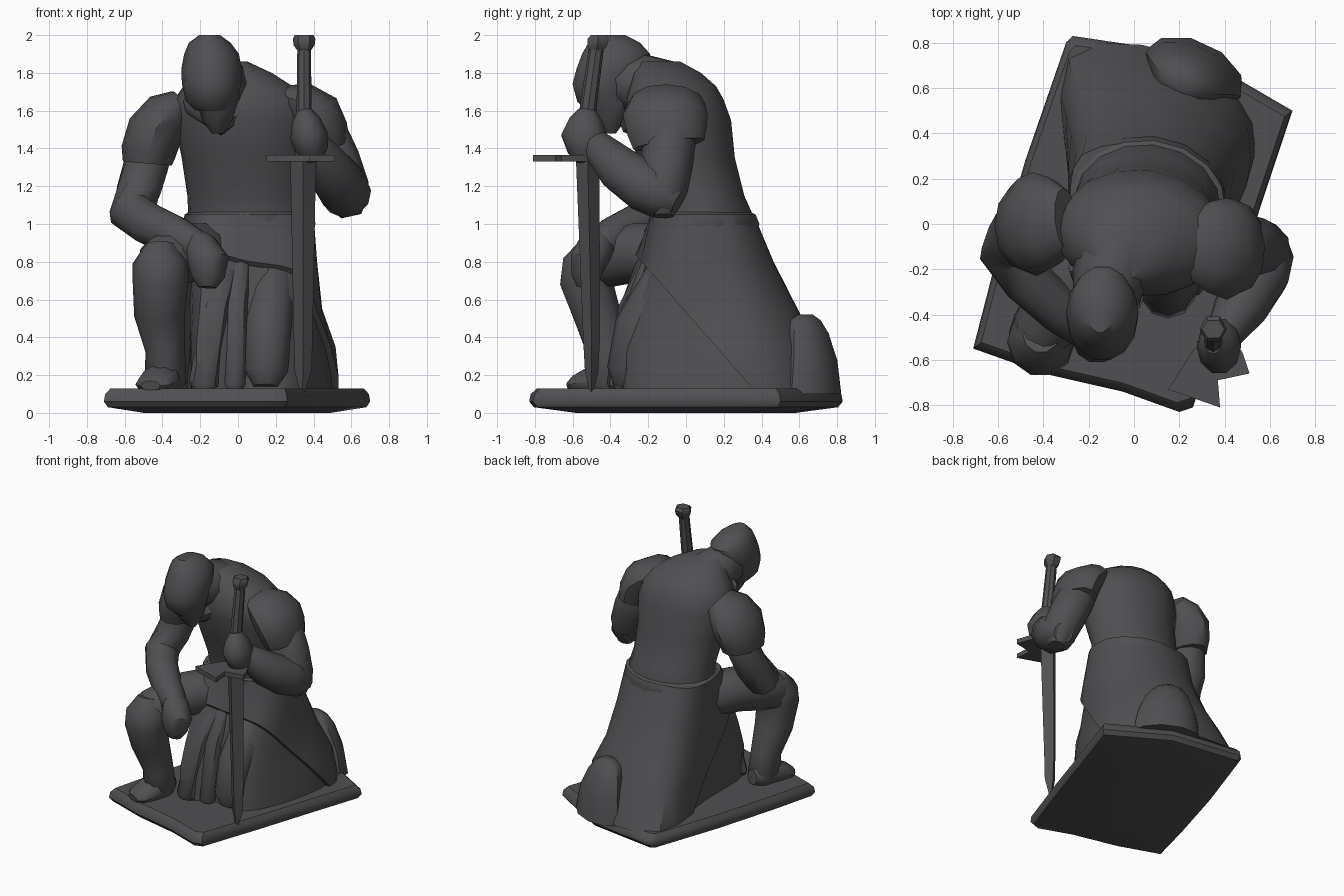
import bpy, bmesh, math
from mathutils import Vector

stone = bpy.data.materials.new("dark_stone")
stone.diffuse_color = (0.08, 0.08, 0.086, 1)


def finish(name, bm):
    bmesh.ops.recalc_face_normals(bm, faces=bm.faces)
    me = bpy.data.meshes.new(name)
    bm.to_mesh(me)
    bm.free()
    me.materials.append(stone)
    ob = bpy.data.objects.new(name, me)
    bpy.context.collection.objects.link(ob)
    return ob


def loft(name, rings, cut=None):
    """Skin a list of equal-length point rings; cut = (point, normal) keeps the normal side."""
    bm = bmesh.new()
    vs = [[bm.verts.new(p) for p in r] for r in rings]
    n = len(rings[0])
    for a, b in zip(vs, vs[1:]):
        for i in range(n):
            j = (i + 1) % n
            bm.faces.new((a[i], a[j], b[j], b[i]))
    bm.faces.new(vs[0])
    bm.faces.new(vs[-1])
    if cut:
        bmesh.ops.bisect_plane(bm, geom=bm.verts[:] + bm.edges[:] + bm.faces[:],
                               plane_co=cut[0], plane_no=cut[1], clear_inner=True)
        bmesh.ops.holes_fill(bm, edges=[e for e in bm.edges if e.is_boundary])
    return finish(name, bm)


def body(name, rows, n=12, turn=0):
    """Upright form from rows of (z, centre x, centre y, radius x, radius y), turned about z."""
    ang = [math.tau * i / n for i in range(n)]
    c, s = math.cos(math.radians(turn)), math.sin(math.radians(turn))
    rings = []
    for z, cx, cy, rx, ry in rows:
        e = [(rx * math.cos(a), ry * math.sin(a)) for a in ang]
        rings.append([(cx + x * c - y * s, cy + x * s + y * c, z) for x, y in e])
    return loft(name, rings)


def tube(name, pts, ref=(0, 1, 0), n=10, round_ends=True):
    """Limb along points (x, y, z, radius[, second radius]) with rounded ends."""
    P = [Vector(p[:3]) for p in pts]
    R = [(p[3], p[-1]) for p in pts]
    T = [(P[min(i + 1, len(P) - 1)] - P[max(i - 1, 0)]).normalized() for i in range(len(P))]
    if round_ends:
        a, b = min(R[0]), min(R[-1])
        P = [P[0] - T[0] * a * 0.7] + P + [P[-1] + T[-1] * b * 0.7]
        R = [(R[0][0] * .55, R[0][1] * .55)] + R + [(R[-1][0] * .55, R[-1][1] * .55)]
        T = [T[0]] + T + [T[-1]]
    rings = []
    for p, (r1, r2), t in zip(P, R, T):
        s = t.cross(Vector(ref)).normalized()
        o = t.cross(s)
        rings.append([p + s * r1 * math.cos(math.tau * i / n) + o * r2 * math.sin(math.tau * i / n)
                      for i in range(n)])
    return loft(name, rings)


def smooth_ring(pts, z, grow=1.0, sub=3):
    """Closed Catmull-Rom outline through the given points at height z."""
    c = sum((Vector(p) for p in pts), Vector((0, 0))) / len(pts)
    q = [c + (Vector(p) - c) * grow for p in pts]
    out, n = [], len(q)
    for i in range(n):
        a, b, d, e = q[i - 1], q[i], q[(i + 1) % n], q[(i + 2) % n]
        for k in range(sub):
            t = k / sub
            v = 0.5 * (2 * b + (d - a) * t + (2 * a - 5 * b + 4 * d - e) * t * t
                       + (3 * b - a - 3 * d + e) * t ** 3)
            out.append((v.x, v.y, z))
    return out


# base slab
slab = [(-.71, -.55), (-.62, -.2), (-.48, .28), (-.30, .80), (-.27, .83), (0, .79), (.27, .75), (.70, .50),
        (.56, .08), (.42, -.35), (.26, -.81), (.2, -.83), (-.05, -.74), (-.4, -.66)]
loft("base", [[(x * s, y * s, z) for x, y in slab]
              for z, s in ((0, .7), (.03, .97), (.06, 1), (.10, .99), (.13, .95))])

# long skirt with a folded-over outer layer behind a slanted hem
skirt = [
    (.11, [(-.28, .72), (.20, .73), (.51, .44), (.47, 0), (.30, -.34), (.03, -.34), (-.24, -.42), (-.27, .1)]),
    (.35, [(-.25, .60), (.18, .66), (.49, .41), (.44, 0), (.28, -.34), (.04, -.32), (-.24, -.42), (-.27, .1)]),
    (.55, [(-.22, .49), (.14, .57), (.41, .36), (.41, 0), (.28, -.28), (.04, -.29), (-.22, -.37), (-.28, .1)]),
    (.80, [(-.20, .38), (.10, .45), (.37, .29), (.40, 0), (.30, -.17), (.05, -.23), (-.20, -.27), (-.28, .08)]),
    (1.05, [(-.22, .30), (.07, .35), (.32, .25), (.39, .05), (.29, -.12), (.05, -.18), (-.18, -.14), (-.27, .08)])]
loft("skirt", [smooth_ring(p, z, .94) for z, p in skirt])
loft("skirt_outer_layer", [smooth_ring(p, z, 1.03) for z, p in skirt],
     cut=((0, -.20, .76), (0, .4, .35)))

# hanging front cloth folds
tube("front_cloth_left_fold", [(-.04, -.17, .86, .06, .04), (-.12, -.31, .55, .07, .05),
                               (-.18, -.37, .15, .08, .05)], n=8)
tube("front_cloth_right_fold", [(.02, -.17, .86, .05, .04), (-.01, -.28, .55, .06, .05),
                                (-.02, -.34, .15, .06, .05)], n=8)

# torso, belt and neck
body("torso", [(.88, .06, .09, .33, .26), (1.05, .06, .09, .325, .265), (1.15, .05, .06, .32, .25),
               (1.35, .04, .0, .34, .26), (1.55, .03, -.04, .37, .28), (1.66, .02, -.06, .36, .26),
               (1.73, .0, -.07, .29, .23), (1.80, -.03, -.1, .21, .18), (1.86, -.06, -.14, .11, .11)],
     n=16, turn=-6)
body("belt", [(.96, .06, .1, .34, .28), (1.0, .06, .1, .352, .29), (1.05, .06, .09, .345, .28),
              (1.07, .06, .08, .31, .25)], n=16, turn=-6)
tube("neck", [(-.07, -.10, 1.70, .17), (-.11, -.24, 1.74, .165), (-.13, -.36, 1.77, .14)], ref=(0, 0, 1))
tube("collar", [(-.22, -.2, 1.64, .08), (-.09, -.29, 1.53, .06), (.08, -.2, 1.64, .08)], ref=(0, 0, 1), n=8)

# bowed head: hooded helmet and chin
body("helmet", [(1.60, -.13, -.42, .095, .11), (1.65, -.14, -.43, .135, .15), (1.74, -.14, -.42, .157, .185),
                (1.82, -.14, -.39, .16, .195), (1.90, -.14, -.37, .145, .185), (1.96, -.15, -.38, .11, .14),
                (2.0, -.15, -.40, .055, .08)], n=14)
body("chin", [(1.48, -.11, -.40, .03, .03), (1.55, -.11, -.41, .08, .09), (1.68, -.11, -.42, .12, .13)], n=8)

# shoulder plates: the left arm is raised forward
tube("right_shoulder_plate", [(-.30, .02, 1.64, .08, .14), (-.37, .01, 1.585, .13, .20), (-.44, 0, 1.49, .15, .23),
                              (-.475, -.01, 1.38, .145, .20), (-.48, -.01, 1.32, .13, .18)], n=12,
     round_ends=False)
tube("left_shoulder_plate", [(.24, -.10, 1.68, .06, .14), (.33, -.10, 1.645, .11, .20), (.41, -.11, 1.58, .14, .225),
                             (.45, -.10, 1.49, .135, .21), (.465, -.09, 1.42, .12, .19)], n=12, round_ends=False)

# arms
tube("right_arm", [(-.44, 0, 1.5, .12), (-.49, 0, 1.3, .12), (-.525, -.04, 1.18, .12),
                   (-.56, -.12, 1.06, .125), (-.47, -.25, 1.0, .115), (-.33, -.38, .94, .105),
                   (-.22, -.46, .88, .09)], ref=(1, 1, 0))
tube("right_hand", [(-.20, -.47, .89, .085, .10), (-.155, -.52, .80, .11, .10), (-.16, -.53, .72, .09, .08)])
tube("left_upper_arm", [(.43, -.08, 1.5, .14), (.51, -.10, 1.33, .14), (.57, -.12, 1.18, .13), (.585, -.12, 1.11, .10)],
     ref=(1, -.5, 0))
tube("left_forearm", [(.58, -.12, 1.15, .13), (.55, -.22, 1.20, .14), (.48, -.35, 1.29, .125), (.40, -.48, 1.42, .085)],
     ref=(1, -.5, 0))
tube("left_hand", [(.39, -.53, 1.39, .085, .10), (.375, -.54, 1.47, .10, .125), (.36, -.53, 1.55, .075, .09)])

# bent right leg and foot
tube("right_thigh", [(-.08, .05, .84, .17), (-.27, -.25, .85, .16), (-.41, -.48, .79, .14)], ref=(0, 0, 1))
tube("right_shin", [(-.41, -.51, .79, .148, .15), (-.41, -.53, .70, .148, .145), (-.415, -.47, .52, .135, .13),
                    (-.385, -.42, .33, .105, .11), (-.385, -.40, .16, .11, .13)])
tube("right_foot", [(-.38, -.34, .18, .09, .10), (-.41, -.48, .17, .11, .09), (-.45, -.58, .15, .10, .05)],
     ref=(0, 0, 1))

# kneeling left leg: knee in front, raised heel behind
tube("left_knee", [(.18, -.10, .70, .13), (.16, -.25, .45, .13), (.15, -.30, .22, .12)], ref=(1, 0, 0))
body("left_foot", [(.10, .26, .66, .24, .15), (.28, .25, .66, .21, .13), (.42, .23, .64, .16, .11),
                   (.49, .22, .63, .11, .08), (.52, .22, .63, .05, .04)], n=10, turn=-25)

# sword: blade, guard, grip and pommel
body("sword_blade", [(.11, .34, -.50, .012, .01), (.22, .345, -.50, .045, .035), (.4, .345, -.50, .05, .045),
                     (1.33, .345, -.52, .068, .062)], n=4)
guard = [(.15, -.73), (.38, -.81), (.37, -.69), (.51, -.66), (.48, -.57), (.40, -.44), (.26, -.56)]
loft("sword_guard", [[(x, y, z) for x, y in guard] for z in (1.33, 1.365)])
body("sword_grip", [(1.36, .35, -.54, .045, .045), (1.6, .35, -.52, .04, .045), (1.93, .35, -.475, .036, .04)], n=8)
body("sword_pommel", [(1.91, .35, -.475, .03, .035), (1.945, .35, -.47, .055, .06), (1.98, .35, -.465, .06, .065),
                      (2.0, .35, -.465, .05, .045)], n=6)

# smooth shading with crisp edges
bpy.ops.object.select_all(action='SELECT')
bpy.context.view_layer.objects.active = bpy.data.objects["torso"]
bpy.ops.object.shade_smooth_by_angle(angle=math.radians(40))
